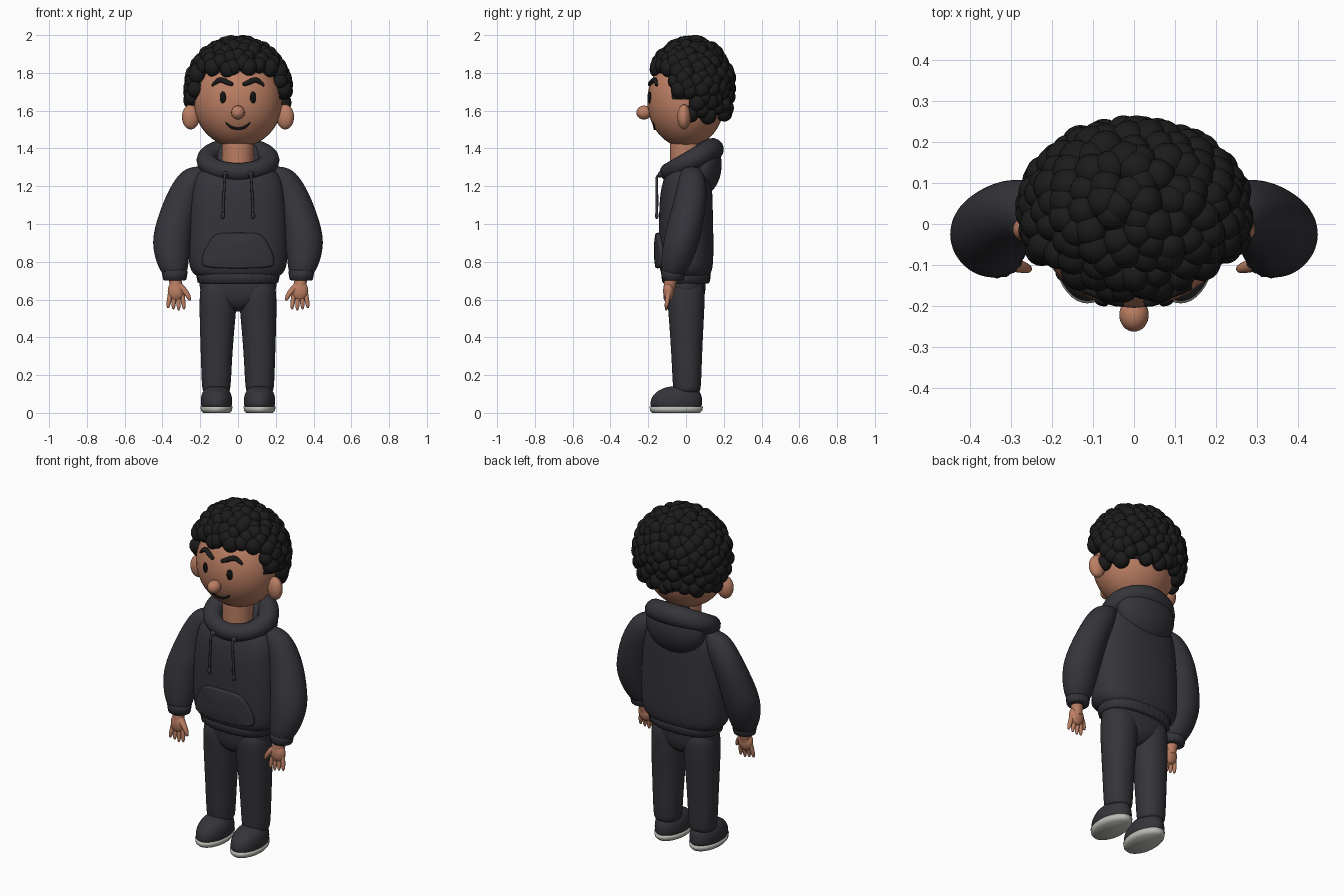
import bpy, bmesh, random
from math import sin, cos, pi, sqrt, atan2
from mathutils import Matrix, Vector

random.seed(4)
if "Cube" in bpy.data.objects:
    bpy.data.objects.remove(bpy.data.objects["Cube"])


def material(name, rgb):
    m = bpy.data.materials.new(name)
    m.use_nodes = True
    m.diffuse_color = (*rgb, 1)
    m.node_tree.nodes["Principled BSDF"].inputs["Base Color"].default_value = (*rgb, 1)
    return m


CLOTH = material("charcoal cloth", (0.034, 0.034, 0.042))
SKIN = material("warm skin", (0.50, 0.21, 0.125))
HAIR = material("black hair", (0.011, 0.011, 0.011))
INK = material("face black", (0.006, 0.006, 0.006))
SOLE = material("pale sole", (0.5, 0.5, 0.46))


def finish(bm, name, mat, subsurf=0):
    bmesh.ops.recalc_face_normals(bm, faces=bm.faces)
    me = bpy.data.meshes.new(name)
    bm.to_mesh(me)
    bm.free()
    me.materials.append(mat)
    me.polygons.foreach_set("use_smooth", [True] * len(me.polygons))
    ob = bpy.data.objects.new(name, me)
    bpy.context.collection.objects.link(ob)
    if subsurf:
        ob.modifiers.new("smooth", "SUBSURF").levels = subsurf
    return ob


def skin_rings(bm, rings):
    """Bridge a list of equal vertex rings and cap both ends."""
    n = len(rings[0])
    for a, b in zip(rings, rings[1:]):
        for i in range(n):
            j = (i + 1) % n
            bm.faces.new((a[i], a[j], b[j], b[i]))
    bm.faces.new(rings[0])
    bm.faces.new(rings[-1])


def loft(name, mat, sections, power=2.0, n=24, ripple=0.0, waves=18, subsurf=2):
    """Stack horizontal superellipse sections (x, y, z, rx, ry)."""
    bm = bmesh.new()
    rings = []
    for k, (cx, cy, z, rx, ry) in enumerate(sections):
        ring = []
        for i in range(n):
            a = 2 * pi * i / n
            c, s = cos(a), sin(a)
            r = (abs(c) ** power + abs(s) ** power) ** (-1 / power)
            r *= 1 + ripple * cos(waves * a + k)
            ring.append(bm.verts.new((cx + rx * r * c, cy + ry * r * s, z)))
        rings.append(ring)
    skin_rings(bm, rings)
    return finish(bm, name, mat, subsurf)


def ball(name, mat, centre, radii, turn=0.0, tilt=0.0):
    bm = bmesh.new()
    mat4 = (Matrix.Translation(centre) @ Matrix.Rotation(turn, 4, "Z")
            @ Matrix.Rotation(tilt, 4, "X") @ Matrix.Diagonal((*radii, 1)))
    bmesh.ops.create_uvsphere(bm, u_segments=32, v_segments=20, radius=1, matrix=mat4)
    return finish(bm, name, mat)


def tube(name, mat, points, cyclic=False):
    """Round tube through points (x, y, z, radius)."""
    cu = bpy.data.curves.new(name, "CURVE")
    cu.dimensions = "3D"
    cu.bevel_depth = 1
    cu.bevel_resolution = 5
    cu.resolution_u = 6
    cu.use_fill_caps = True
    sp = cu.splines.new("NURBS")
    sp.points.add(len(points) - 1)
    for p, (x, y, z, r) in zip(sp.points, points):
        p.co = (x, y, z, 1)
        p.radius = r
    sp.order_u = 3
    sp.use_cyclic_u = cyclic
    sp.use_endpoint_u = not cyclic
    tmp = bpy.data.objects.new("tmp", cu)
    bpy.context.collection.objects.link(tmp)
    deps = bpy.context.evaluated_depsgraph_get()
    me = bpy.data.meshes.new_from_object(tmp.evaluated_get(deps))
    bpy.data.objects.remove(tmp)
    bm = bmesh.new()
    bm.from_mesh(me)
    return finish(bm, name, mat)


# Head and neck
HEAD, HR = Vector((0, 0, 1.65)), (0.235, 0.205, 0.245)


def face_y(x, z):
    return -HR[1] * sqrt(max(0, 1 - (x / HR[0]) ** 2 - ((z - HEAD.z) / HR[2]) ** 2))


ball("head", SKIN, HEAD, HR)
loft("neck", SKIN, [(0, 0, z, 0.085, 0.085) for z in (1.26, 1.3, 1.42, 1.48)])
ball("nose", SKIN, (0, -0.222, 1.59), (0.036, 0.041, 0.037))
tube("mouth", INK, [(x, face_y(x, z) - 0.001, z, r) for x, z, r in
     ((-0.064, 1.537, 0.004), (-0.05, 1.517, 0.007), (0, 1.501, 0.008),
      (0.05, 1.517, 0.007), (0.064, 1.537, 0.004))])
for s, side in ((1, "left"), (-1, "right")):
    ball(side + "_ear", SKIN, (s * 0.25, -0.01, 1.567), (0.047, 0.035, 0.066), s * -0.2)
    ball(side + "_eye", INK, (s * 0.08, face_y(0.08, 1.67), 1.67), (0.017, 0.008, 0.031), s * 0.3)
    tube(side + "_eyebrow", HAIR, [(s * x, face_y(x, z) - 0.004, z, r) for x, z, r in
         ((0.027, 1.738, 0.009), (0.05, 1.746, 0.014), (0.09, 1.766, 0.014),
          (0.118, 1.752, 0.012), (0.138, 1.732, 0.006))])

# Curly hair: a scalp shell covered in overlapping curls
HC = Vector((0, 0.025, 1.72))


def hair_point(d, scale=1.0):
    rz = 0.235 if d.z > 0 else 0.3
    return HC + Vector((d.x * 0.25, d.y * 0.2, d.z * rz)) * scale


def hairline(p):
    if p.y < -0.07:
        return 1.81
    return 1.66 if p.y < 0.02 else 1.575


bm = bmesh.new()
bmesh.ops.create_uvsphere(bm, u_segments=48, v_segments=32, radius=1)
for v in bm.verts:
    v.co = hair_point(v.co, 1.02)
low = [f for f in bm.faces if f.calc_center_median().z < hairline(f.calc_center_median())]
bmesh.ops.delete(bm, geom=low, context="FACES")
finish(bm, "scalp", HAIR)

bm = bmesh.new()
COUNT = 270
for i in range(COUNT):
    z = 1 - 2 * (i + 0.5) / COUNT
    a = i * pi * (3 - sqrt(5))
    d = Vector((cos(a) * sqrt(1 - z * z), sin(a) * sqrt(1 - z * z), z))
    d = (d + Vector([random.uniform(-0.06, 0.06) for _ in range(3)])).normalized()
    p = hair_point(d)
    if p.z > hairline(p):
        r = random.uniform(0.039, 0.047)
        m = Matrix.Translation(p) @ Matrix.Diagonal((r, r, r * 1.08, 1))
        bmesh.ops.create_icosphere(bm, subdivisions=3, radius=1, matrix=m)
finish(bm, "hair_curls", HAIR)

# Hoodie body, hem and hood
loft("hoodie_body", CLOTH, [
    (0, 0, 0.71, 0.2, 0.11), (0, 0, 0.735, 0.235, 0.13), (0, 0, 0.77, 0.259, 0.143),
    (0, 0, 0.86, 0.264, 0.146), (0, 0, 1.0, 0.264, 0.144), (0, 0, 1.15, 0.25, 0.14),
    (0, 0.008, 1.24, 0.237, 0.128), (0, 0.015, 1.3, 0.19, 0.105),
    (0, 0.02, 1.335, 0.11, 0.07)], power=2.5, n=32)
loft("hoodie_hem", CLOTH, [
    (0, 0, 0.685, 0.2, 0.115), (0, 0, 0.692, 0.212, 0.124), (0, 0, 0.715, 0.216, 0.128),
    (0, 0, 0.735, 0.222, 0.13), (0, 0, 0.75, 0.21, 0.12)],
    power=2.4, n=144, ripple=0.012, waves=36, subsurf=0)
ring = []
for i in range(32):
    a = 2 * pi * i / 32
    ring.append((0.165 * sin(a), 0.025 - 0.115 * cos(a), 1.335 - 0.06 * cos(a),
                 0.055 - 0.006 * cos(a)))
tube("hood_collar", CLOTH, ring, cyclic=True)
ball("hood_back", CLOTH, (0, 0.095, 1.3), (0.185, 0.093, 0.148), tilt=-0.1)

# Front pocket, a puffy panel that follows the belly curve
outline = [(0.0, 0.955), (0.1, 0.953), (0.13, 0.94), (0.165, 0.89), (0.192, 0.83),
           (0.195, 0.785), (0.175, 0.77), (0.08, 0.765), (0.0, 0.765)]
outline += [(-x, z) for x, z in outline[-2:0:-1]]
bm = bmesh.new()
rings = []
for scale, lift in ((1, -0.012), (1, 0.008), (0.97, 0.018), (0.88, 0.018), (0.6, 0.022), (0.25, 0.024)):
    row = []
    for x, z in outline:
        x, z = x * scale, 0.86 + (z - 0.86) * scale
        y = -0.146 * (1 - (abs(x) / 0.264) ** 2.5) ** 0.4
        row.append(bm.verts.new((x, y - lift, z)))
    rings.append(row)
skin_rings(bm, rings)
finish(bm, "front_pocket", CLOTH, 2)

for s, side in ((1, "left"), (-1, "right")):
    # Drawstrings
    ball(side + "_eyelet", CLOTH, (s * 0.068, -0.137, 1.262), (0.016, 0.012, 0.016))
    tube(side + "_drawstring", CLOTH, [
        (s * 0.066, -0.13, 1.262, 0.007), (s * 0.07, -0.156, 1.262, 0.007),
        (s * 0.072, -0.155, 1.2, 0.007), (s * 0.078, -0.153, 1.12, 0.007),
        (s * 0.08, -0.155, 1.03, 0.007)])
    ball(side + "_drawstring_tip", CLOTH, (s * 0.08, -0.155, 1.045), (0.01, 0.01, 0.018))

    # Sleeves and cuffs
    loft(side + "_sleeve", CLOTH, [(s * x, *rest) for x, *rest in (
        (0.205, 0.03, 1.305, 0.03, 0.03), (0.225, 0.03, 1.285, 0.068, 0.055),
        (0.252, 0.032, 1.23, 0.088, 0.075), (0.3, 0.025, 1.13, 0.092, 0.087),
        (0.336, -0.005, 1.0, 0.102, 0.096), (0.353, -0.025, 0.9, 0.104, 0.097),
        (0.348, -0.05, 0.8, 0.087, 0.083), (0.338, -0.065, 0.745, 0.07, 0.065),
        (0.335, -0.068, 0.72, 0.05, 0.045))])
    loft(side + "_cuff", CLOTH, [(s * 0.335, -0.07, z, r, r * 0.92) for z, r in (
        (0.7, 0.05), (0.705, 0.06), (0.73, 0.065), (0.75, 0.067), (0.765, 0.055))],
        n=72, ripple=0.025, subsurf=0)

    # Hands
    tube(side + "_wrist", SKIN, [(s * 0.335, -0.075, 0.73, 0.034),
                                 (s * 0.33, -0.085, 0.69, 0.034), (s * 0.327, -0.09, 0.65, 0.03)])
    ball(side + "_palm", SKIN, (s * 0.327, -0.092, 0.645), (0.045, 0.029, 0.055))
    for k in range(4):
        x, tip = 0.297 + 0.02 * k, 0.286 + 0.028 * k
        end = 0.553 + 0.006 * abs(k - 1)
        tube(f"{side}_finger_{k + 1}", SKIN, [
            (s * x, -0.092, 0.64, 0.013), (s * (x + tip) / 2, -0.098, 0.6, 0.013),
            (s * tip, -0.104, end, 0.010), (s * tip, -0.105, end - 0.01, 0.004)])
    tube(side + "_thumb", SKIN, [
        (s * 0.305, -0.095, 0.665, 0.02), (s * 0.275, -0.105, 0.64, 0.015),
        (s * 0.257, -0.11, 0.605, 0.011), (s * 0.255, -0.11, 0.595, 0.005)])

    # Trouser legs and shoes
    loft(side + "_leg", CLOTH, [(s * x, y, z, rx, ry) for x, y, z, rx, ry in (
        (0.115, 0.005, 0.105, 0.066, 0.066), (0.115, 0.005, 0.12, 0.077, 0.075),
        (0.114, 0.004, 0.3, 0.083, 0.081), (0.109, 0.002, 0.5, 0.095, 0.093),
        (0.104, 0, 0.6, 0.1, 0.1), (0.1, 0, 0.72, 0.1, 0.1))], power=2.2)
    loft(side + "_shoe", CLOTH, [
        (s * 0.114, -0.052, 0.025, 0.078, 0.132), (s * 0.114, -0.052, 0.04, 0.083, 0.139),
        (s * 0.114, -0.05, 0.075, 0.085, 0.138), (s * 0.114, -0.042, 0.11, 0.076, 0.12),
        (s * 0.114, -0.03, 0.135, 0.055, 0.085), (s * 0.114, -0.02, 0.142, 0.03, 0.05)])
    loft(side + "_sole", SOLE, [
        (s * 0.114, -0.052, 0.0, 0.072, 0.126), (s * 0.114, -0.052, 0.012, 0.082, 0.138),
        (s * 0.114, -0.052, 0.034, 0.085, 0.142)], n=40, subsurf=0)

# Trouser hips
loft("trouser_hips", CLOTH, [
    (0, 0, 0.535, 0.03, 0.04), (0, 0, 0.57, 0.1, 0.085), (0, 0, 0.62, 0.195, 0.1),
    (0, 0, 0.67, 0.206, 0.105), (0, 0, 0.73, 0.205, 0.105)], power=2.4)
